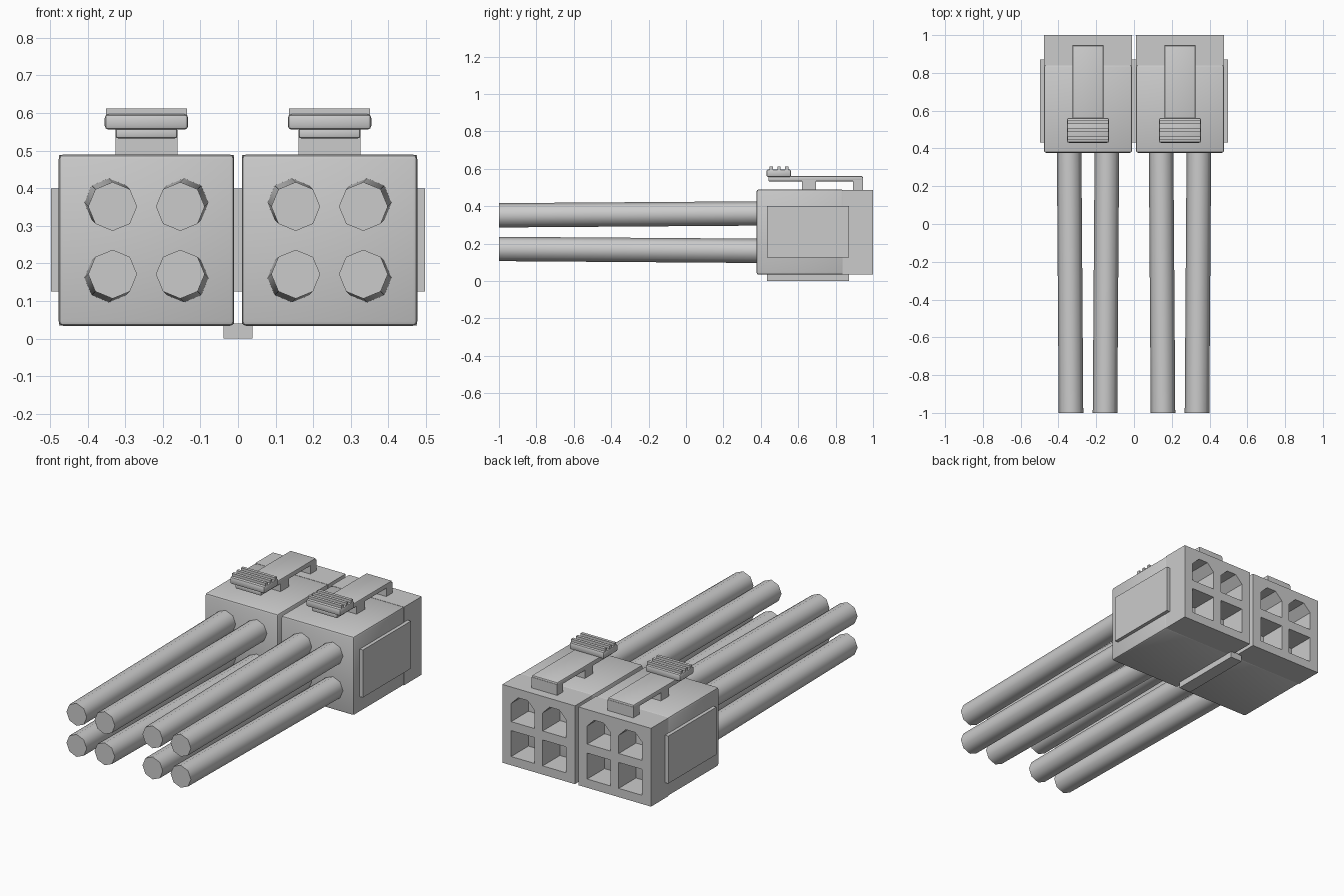
import bpy, bmesh, math
from mathutils import Vector

if "Cube" in bpy.data.objects:
    bpy.data.objects.remove(bpy.data.objects["Cube"])


def make(name, bm):
    bmesh.ops.recalc_face_normals(bm, faces=bm.faces)
    me = bpy.data.meshes.new(name)
    bm.to_mesh(me)
    bm.free()
    ob = bpy.data.objects.new(name, me)
    bpy.context.collection.objects.link(ob)
    return ob


def activate(ob):
    bpy.ops.object.select_all(action='DESELECT')
    ob.select_set(True)
    bpy.context.view_layer.objects.active = ob


def smooth(ob, degrees):
    activate(ob)
    bpy.ops.object.shade_smooth_by_angle(angle=math.radians(degrees))


def box(name, x, y, z, bevel=0.0, segments=2):
    """Box from (min, max) ranges, with optional rounded edges."""
    bm = bmesh.new()
    bmesh.ops.create_cube(bm, size=1)
    for v in bm.verts:
        v.co = [r[0] if c < 0 else r[1] for c, r in zip(v.co, (x, y, z))]
    if bevel:
        bmesh.ops.bevel(bm, geom=bm.edges[:], offset=bevel, segments=segments,
                        profile=0.5, affect='EDGES')
    ob = make(name, bm)
    if bevel:
        smooth(ob, 40)
    return ob


def prism(name, points, y0, y1):
    """Extrude an x-z outline along y."""
    bm = bmesh.new()
    face = bm.faces.new([bm.verts.new((px, y0, pz)) for px, pz in points])
    ext = bmesh.ops.extrude_face_region(bm, geom=[face])
    bmesh.ops.translate(bm, vec=(0, y1 - y0, 0),
                        verts=[g for g in ext['geom'] if isinstance(g, bmesh.types.BMVert)])
    return make(name, bm)


def wire(name, start, end, r, sides=8):
    bm = bmesh.new()
    rings = []
    for c in (start, end):
        rings.append([bm.verts.new(Vector(c) + Vector((r * math.cos(a), 0, r * math.sin(a))))
                      for a in (2 * math.pi * i / sides for i in range(sides))])
    for i in range(sides):
        j = (i + 1) % sides
        bm.faces.new((rings[0][i], rings[0][j], rings[1][j], rings[1][i]))
    bm.faces.new(rings[0])
    bm.faces.new(rings[1])
    smooth(make(name, bm), 60)


def socket_outline(cx, cz, clipped):
    h, c = 0.075, 0.045
    top = ([(cx + h, cz + h - c), (cx + h - c, cz + h), (cx - h + c, cz + h), (cx - h, cz + h - c)]
           if clipped else [(cx + h, cz + h), (cx - h, cz + h)])
    return [(cx - h, cz - h), (cx + h, cz - h)] + top


def span(c, half):
    return (c - half, c + half)


ZC = 0.2615
for side, cx in (("left", -0.2435), ("right", 0.2435)):
    # Housing: rounded front body and rear socket block
    box(f"{side}_front_body", span(cx, 0.2335), (0.377, 0.842), (0.034, 0.49), 0.012)
    rear = box(f"{side}_rear_block", span(cx, 0.2325), (0.838, 1.0), (0.035, 0.488))
    for sx in (-1, 1):
        for sz in (-1, 1):
            # Socket opening
            cut = prism("socket_cutter", socket_outline(cx + sx * 0.101, ZC + sz * 0.101, sz > 0), 0.8, 1.05)
            cut.hide_render = True
            mod = rear.modifiers.new("socket", 'BOOLEAN')
            mod.operation = 'DIFFERENCE'
            mod.solver = 'EXACT'
            mod.object = cut
            activate(rear)
            bpy.ops.object.modifier_apply(modifier=mod.name)
            bpy.data.objects.remove(cut, do_unlink=True)
            # Wire, splaying slightly towards the housing
            wire(f"{side}_wire", (cx + sx * 0.09, -1.0, ZC + sz * 0.09),
                 (cx + sx * 0.1, 0.4, ZC + sz * 0.1), 0.065)

    # Latch: lever arm, pivot, rear hook, thumb pad and grip ridges
    box(f"{side}_latch_arm", span(cx, 0.082), (0.44, 0.945), (0.533, 0.561), 0.006)
    box(f"{side}_latch_pivot", span(cx, 0.082), (0.62, 0.695), (0.48, 0.54))
    box(f"{side}_latch_hook", span(cx, 0.082), (0.892, 0.947), (0.48, 0.55))
    box(f"{side}_latch_pad", span(cx, 0.111), (0.43, 0.562), (0.556, 0.597), 0.01)
    for i in range(3):
        box(f"{side}_grip_ridge", span(cx, 0.108), span(0.455 + i * 0.042, 0.009), (0.59, 0.612))

# Raised side panels, joining panel between housings and bottom rail
for side, x in (("left", (-0.497, -0.47)), ("right", (0.47, 0.497)), ("middle", (-0.02, 0.02))):
    box(f"{side}_panel", x, (0.432, 0.872), (0.125, 0.4))
box("bottom_rail", (-0.038, 0.038), (0.432, 0.872), (0.0, 0.04))
